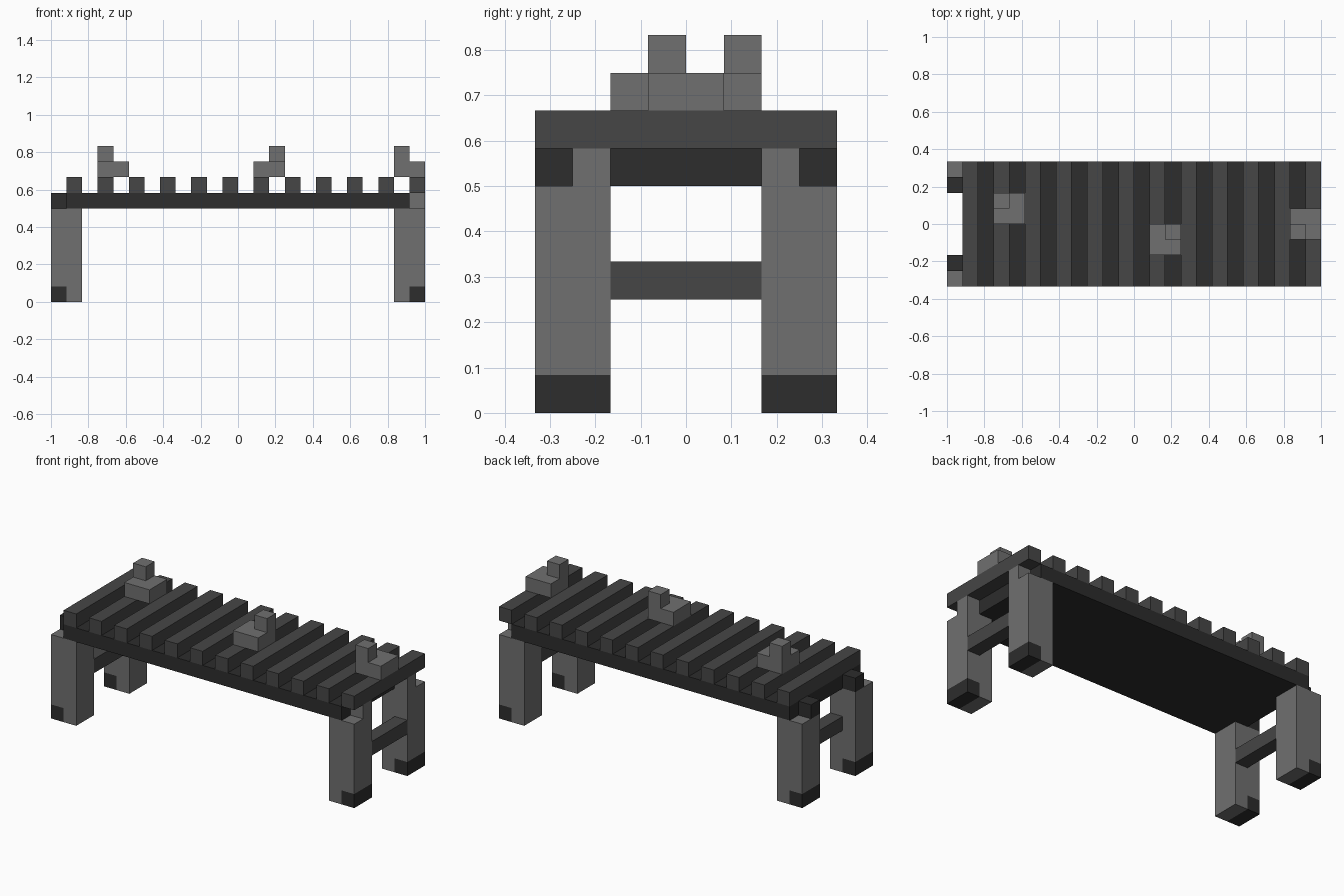
import bpy
import bmesh
from mathutils import Vector

if "Cube" in bpy.data.objects:
    bpy.data.objects.remove(bpy.data.objects["Cube"], do_unlink=True)

U = 1 / 12  # one block of the grid the bench is built on


def material(name, value):
    mat = bpy.data.materials.new(name)
    mat.use_nodes = True
    colour = (value, value, value, 1)
    mat.diffuse_color = colour
    bsdf = next(n for n in mat.node_tree.nodes if n.type == "BSDF_PRINCIPLED")
    bsdf.inputs["Base Color"].default_value = colour
    bsdf.inputs["Roughness"].default_value = 0.9
    return mat


STONE = material("light stone grey", 0.162)
SLATE = material("mid slate grey", 0.061)
DARK = material("dark charcoal", 0.026)


def prism(name, profile, y0, y1, mat):
    """Extrude an (x, z) outline, in blocks, from y0 to y1."""
    bm = bmesh.new()
    face = bm.faces.new([bm.verts.new((x * U, y0 * U, z * U)) for x, z in profile])
    ext = bmesh.ops.extrude_face_region(bm, geom=[face])["geom"]
    verts = [v for v in ext if isinstance(v, bmesh.types.BMVert)]
    bmesh.ops.translate(bm, verts=verts, vec=Vector((0, (y1 - y0) * U, 0)))
    bmesh.ops.recalc_face_normals(bm, faces=bm.faces)
    mesh = bpy.data.meshes.new(name)
    bm.to_mesh(mesh)
    bm.free()
    mesh.materials.append(mat)
    obj = bpy.data.objects.new(name, mesh)
    bpy.context.collection.objects.link(obj)
    return obj


def box(name, x, y, z, mat):
    """Box from (min, max) pairs, in blocks."""
    outline = [(x[0], z[0]), (x[1], z[0]), (x[1], z[1]), (x[0], z[1])]
    return prism(name, outline, y[0], y[1], mat)


# Legs, notched at the outer foot for a dark toe
for sx, side in ((-1, "right"), (1, "left")):
    for y0, end in ((-4, "front"), (2, "back")):
        outline = [(10, 0), (11, 0), (11, 1), (12, 1), (12, 6), (10, 6)]
        prism(f"{end}_{side}_leg", [(sx * x, z) for x, z in outline],
              y0, y0 + 2, STONE)
        box(f"{end}_{side}_toe", sorted((sx * 11, sx * 12)), (y0, y0 + 2),
            (0, 1), DARK)

# Stretchers between the legs
box("right_stretcher", (-11, -10), (-2, 2), (3, 4), SLATE)
box("left_stretcher", (11, 12), (-2, 2), (3, 4), SLATE)

# Seat board with a pair of end brackets on each side
box("seat_board", (-11, 11), (-4, 4), (6, 7), DARK)
for y0, end in ((-3, "front"), (2, "back")):
    box(f"{end}_right_bracket", (-12, -11), (y0, y0 + 1), (6, 7), DARK)
    box(f"{end}_left_bracket", (11, 12), (y0, y0 + 1), (6, 7), STONE)

# Slats across the seat
for i in range(12):
    x0 = -11 + 2 * i
    box(f"seat_slat_{i + 1}", (x0, x0 + 1), (-4, 4), (7, 8), SLATE)

# Stepped stones on the seat: base corner, then corner of the raised block
for i, (bx, by, tx, ty) in enumerate(((-9, 0, -9, 1), (1, -2, 2, -1),
                                      (10, -1, 10, -1))):
    box(f"stone_base_{i + 1}", (bx, bx + 2), (by, by + 2), (8, 9), STONE)
    box(f"stone_top_{i + 1}", (tx, tx + 1), (ty, ty + 1), (9, 10), STONE)
